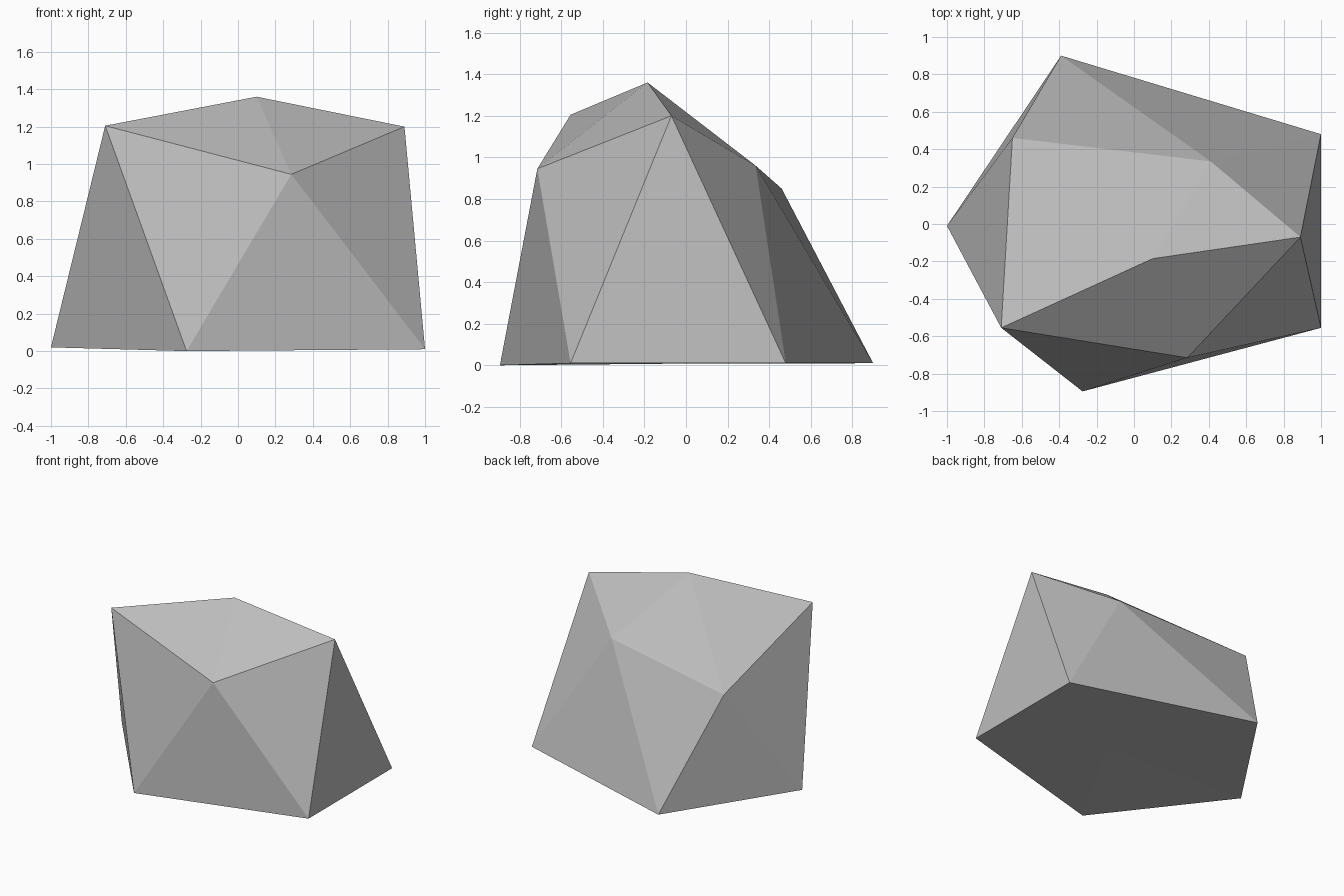
import bpy, bmesh

if "Cube" in bpy.data.objects:
    bpy.data.objects.remove(bpy.data.objects["Cube"])

# Faceted boulder: irregular icosahedron with a flattened base
base_ring = [(-1, -0.01, 0.02), (-0.275, -0.895, 0), (1, -0.555, 0.01), (1, 0.48, 0.01), (-0.39, 0.9, 0.01)]
upper_ring = [(-0.71, -0.555, 1.205), (0.285, -0.715, 0.945), (0.89, -0.07, 1.2),
              (0.41, 0.335, 0.96), (-0.65, 0.46, 0.85)]

bm = bmesh.new()
low = [bm.verts.new(p) for p in base_ring]
up = [bm.verts.new(p) for p in upper_ring]
peak = bm.verts.new((0.1, -0.185, 1.36))
foot = bm.verts.new((0.2, -0.05, 0.008))

# Cap, zigzag sides and underside
for i in range(5):
    j = (i + 1) % 5
    bm.faces.new((up[i], up[j], peak))
    bm.faces.new((low[i], low[j], up[i]))
    bm.faces.new((low[j], up[j], up[i]))
    bm.faces.new((low[j], low[i], foot))
bmesh.ops.recalc_face_normals(bm, faces=bm.faces)

mesh = bpy.data.meshes.new("boulder")
bm.to_mesh(mesh)
bm.free()
boulder = bpy.data.objects.new("boulder", mesh)
bpy.context.collection.objects.link(boulder)

# Stone colour
stone = bpy.data.materials.new("stone grey")
stone.diffuse_color = (0.5, 0.5, 0.5, 1)
stone.use_nodes = True
stone.node_tree.nodes["Principled BSDF"].inputs["Base Color"].default_value = stone.diffuse_color
mesh.materials.append(stone)
